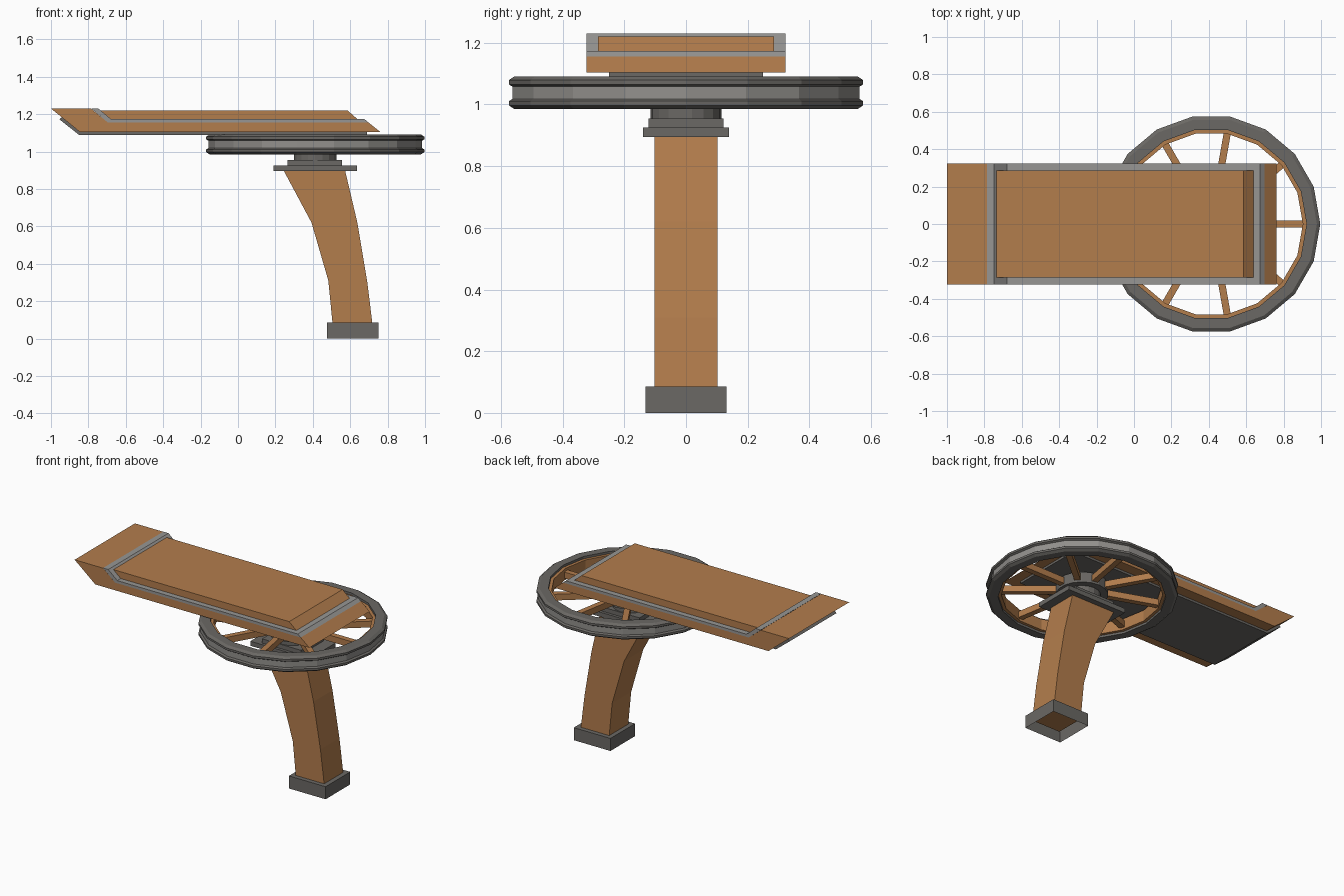
import bpy, bmesh, math
from mathutils import Matrix

if "Cube" in bpy.data.objects:
    bpy.data.objects.remove(bpy.data.objects["Cube"])


def material(name, rgb):
    m = bpy.data.materials.new(name)
    m.diffuse_color = (*rgb, 1)
    m.use_nodes = True
    m.node_tree.nodes["Principled BSDF"].inputs["Base Color"].default_value = m.diffuse_color
    return m


WOOD = material("warm wood", (0.45, 0.205, 0.073))
DARK = material("dark metal", (0.145, 0.138, 0.128))
LIGHT = material("light metal", (0.31, 0.305, 0.295))
TYRE = material("worn metal", (0.29, 0.28, 0.265))
CX = 0.413  # wheel centre
SIDES = 18


def finish(name, bm, mat):
    bmesh.ops.recalc_face_normals(bm, faces=bm.faces)
    me = bpy.data.meshes.new(name)
    bm.to_mesh(me)
    bm.free()
    me.materials.append(mat)
    ob = bpy.data.objects.new(name, me)
    bpy.context.collection.objects.link(ob)
    return ob


def extrude_profile(name, pts, half, mat):
    """Side profile in x,z stretched evenly along y."""
    bm = bmesh.new()
    a = [bm.verts.new((x, -half, z)) for x, z in pts]
    b = [bm.verts.new((x, half, z)) for x, z in pts]
    bm.faces.new(a)
    bm.faces.new(b[::-1])
    n = len(pts)
    for i in range(n):
        j = (i + 1) % n
        bm.faces.new((a[i], b[i], b[j], a[j]))
    return finish(name, bm, mat)


def box(name, x0, x1, half, z0, z1, mat):
    return extrude_profile(name, [(x0, z0), (x1, z0), (x1, z1), (x0, z1)], half, mat)


def ring(name, profile, mat):
    """Closed r,z section turned about the wheel axis."""
    bm = bmesh.new()
    loops = []
    for i in range(SIDES):
        a = 2 * math.pi * i / SIDES
        loops.append([bm.verts.new((CX + r * math.cos(a), r * math.sin(a), z)) for r, z in profile])
    n = len(profile)
    for i in range(SIDES):
        p, q = loops[i], loops[(i + 1) % SIDES]
        for k in range(n):
            m = (k + 1) % n
            bm.faces.new((p[k], q[k], q[m], p[m]))
    return finish(name, bm, mat)


def disc(name, r, z0, z1, mat):
    bm = bmesh.new()
    bmesh.ops.create_cone(bm, cap_ends=True, segments=SIDES, radius1=r, radius2=r, depth=z1 - z0,
                          matrix=Matrix.Translation((CX, 0, (z0 + z1) / 2)))
    return finish(name, bm, mat)


# Foot collar, open underneath
collar = box("foot_collar", 0.475, 0.75, 0.132, 0, 0.085, DARK)
bm = bmesh.new()
bm.from_mesh(collar.data)
bm.faces.ensure_lookup_table()
low = [f for f in bm.faces if f.calc_center_median().z < 0.001]
bmesh.ops.delete(bm, geom=low, context='FACES_ONLY')
bm.to_mesh(collar.data)
bm.free()

# Curved leg
extrude_profile("curved_leg", [
    (0.507, 0.05), (0.722, 0.05), (0.718, 0.085), (0.69, 0.31), (0.638, 0.62), (0.573, 0.897),
    (0.245, 0.897), (0.393, 0.62), (0.483, 0.31), (0.505, 0.085)], 0.102, WOOD)

# Stepped bearing under the wheel
box("bearing_plate", 0.19, 0.635, 0.14, 0.895, 0.926, DARK)
box("bearing_step", 0.265, 0.557, 0.121, 0.926, 0.955, DARK)
disc("axle", 0.115, 0.953, 1.092, DARK)
disc("hub", 0.16, 1.0, 1.07, DARK)

# Wheel rim: two bands, a worn strip between and a wooden inner ring
band = [(0.51, 0), (0.565, 0), (0.583, 0.012), (0.583, 0.026), (0.57, 0.034), (0.51, 0.034)]
ring("lower_rim_band", [(r, 0.985 + z) for r, z in band], DARK)
ring("upper_rim_band", [(r, 1.091 - z) for r, z in band], DARK)
ring("rim_strip", [(0.515, 1.015), (0.571, 1.015), (0.571, 1.061), (0.515, 1.061)], TYRE)
ring("inner_rim", [(0.49, 1.0), (0.516, 1.0), (0.516, 1.075), (0.49, 1.075)], WOOD)

# Nine spokes
bm = bmesh.new()
for i in range(9):
    bmesh.ops.create_cube(bm, size=1, matrix=Matrix.Translation((CX, 0, 1.036))
                          @ Matrix.Rotation(math.radians(40 * i), 4, 'Z')
                          @ Matrix.Translation((0.31, 0, 0)) @ Matrix.Diagonal((0.38, 0.038, 0.042, 1)))
finish("spokes", bm, WOOD)

# Board: underplate, lower slab, metal trim, raised panel
extrude_profile("underplate", [
    (-0.955, 1.172), (-0.85, 1.089), (0.69, 1.089), (0.69, 1.106), (-0.835, 1.106), (-0.938, 1.186)],
    0.25, DARK)
extrude_profile("lower_slab", [
    (-1, 1.23), (-0.845, 1.104), (0.762, 1.104), (0.697, 1.156), (-0.697, 1.156), (-0.787, 1.23)],
    0.323, WOOD)
extrude_profile("metal_trim", [
    (-0.787, 1.231), (-0.697, 1.156), (0.697, 1.156), (0.675, 1.174), (-0.68, 1.174), (-0.748, 1.231)],
    0.323, LIGHT)
extrude_profile("raised_panel", [
    (-0.735, 1.22), (-0.68, 1.172), (0.64, 1.172), (0.585, 1.22)], 0.286, WOOD)
